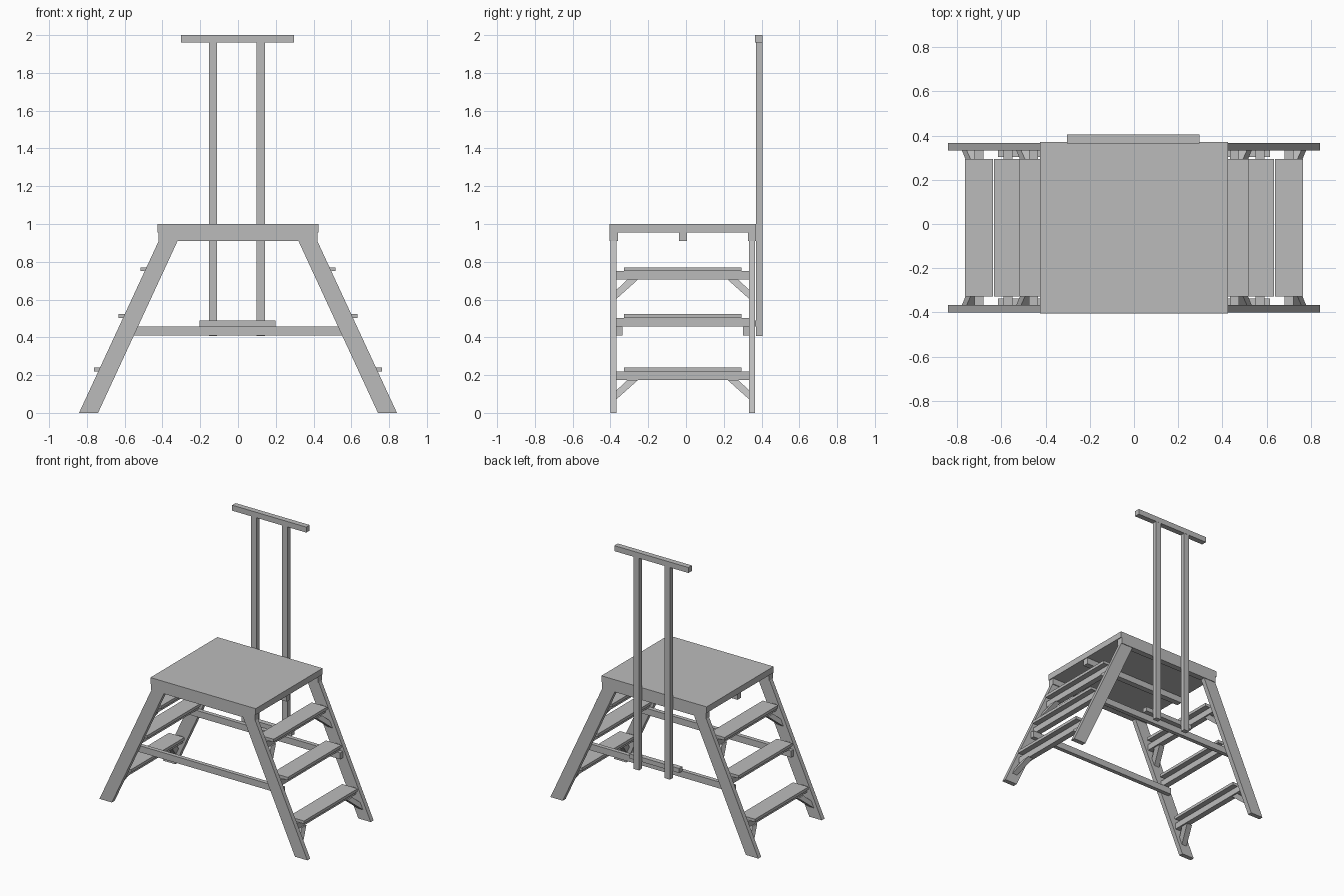
import bpy

cube = bpy.data.objects.get("Cube")
if cube:
    bpy.data.objects.remove(cube, do_unlink=True)

GREY = (0.5, 0.5, 0.5, 1.0)
mat = bpy.data.materials.new("plain grey")
mat.use_nodes = True
mat.diffuse_color = GREY
mat.node_tree.nodes["Principled BSDF"].inputs["Base Color"].default_value = GREY

MID = -0.017          # y of the step frame's centre line
SLOPE = 0.4625        # outward run of the legs per unit of height


def leg_x(z):
    """Centre of a leg in x at height z."""
    return 0.791 - SLOPE * z


def make(name, verts, faces):
    mesh = bpy.data.meshes.new(name)
    mesh.from_pydata(verts, [], faces)
    mesh.materials.append(mat)
    obj = bpy.data.objects.new(name, mesh)
    bpy.context.collection.objects.link(obj)
    # Consistent outward normals
    import bmesh
    bm = bmesh.new()
    bm.from_mesh(mesh)
    bmesh.ops.recalc_face_normals(bm, faces=bm.faces)
    bm.to_mesh(mesh)
    bm.free()
    return obj


def prism(name, ring_a, ring_b):
    """Solid between two matching rings of points."""
    n = len(ring_a)
    sides = [(i, (i + 1) % n, n + (i + 1) % n, n + i) for i in range(n)]
    return make(name, ring_a + ring_b, sides + [range(n), range(n, 2 * n)])


def box(name, x, y, z):
    ring = [(x[0], y[0]), (x[1], y[0]), (x[1], y[1]), (x[0], y[1])]
    return prism(name, [(*p, z[0]) for p in ring], [(*p, z[1]) for p in ring])


def span(a, b, side, mid=0.0):
    """Range a..b measured from a centre line towards one side."""
    return sorted((mid + side * a, mid + side * b))


SIDES = {"left": 1, "right": -1}
ENDS = {"front": -1, "back": 1}

# Platform and the three beams under it
box("platform", (-0.426, 0.426), (MID - 0.387, MID + 0.387), (0.955, 1.0))
box("middle_beam", (-0.42, 0.42), (MID - 0.021, MID + 0.021), (0.91, 0.955))

for end, e in ENDS.items():
    box(end + "_beam", (-0.42, 0.42), span(0.344, 0.387, e, MID), (0.91, 0.955))
    box(end + "_stretcher", (-0.615, 0.615), span(0.32, 0.35, e, MID), (0.41, 0.457))
    # Splayed legs, trimmed under the platform
    for side, s in SIDES.items():
        profile = [(0.8415, 0), (0.741, 0), (0.32, 0.91), (0.32, 0.955),
                   (0.42, 0.955), (0.42, 0.91)]
        prism(f"{end}_{side}_leg",
              *[[(s * x, MID + e * y, z) for x, z in profile] for y in (0.35, 0.383)])

# Steps: tread on a cross bar, with knee braces on the top and bottom ones
STEPS = {"lower": 0.218, "middle": 0.502, "upper": 0.75}
for side, s in SIDES.items():
    for step, z in STEPS.items():
        c = leg_x(z - 0.023)
        name = f"{side}_{step}"
        box(name + "_tread", span(c - 0.0625, c + 0.0625, s),
            (MID - 0.31, MID + 0.31), (z, z + 0.021))
        box(name + "_bar", span(c - 0.021, c + 0.021, s),
            (MID - 0.35, MID + 0.35), (z - 0.045, z))
        if step == "middle":
            continue
        for end, e in ENDS.items():
            # Brace leans with the leg
            outline = [(0.35, 0.145), (0.35, 0.098), (0.295, 0.045), (0.238, 0.045)]
            prism(f"{name}_{end}_brace",
                  *[[(s * (leg_x(z - d) + w), MID + e * y, z - d) for y, d in outline]
                    for w in (-0.021, 0.021)])

# Hand rail at the back: spacer, two posts and a cross bar
box("rail_spacer", (-0.204, 0.198), (0.333, 0.37), (0.457, 0.49))
for side, x in (("right", -0.132), ("left", 0.12)):
    box(side + "_rail_post", (x - 0.022, x + 0.022), (0.37, 0.404), (0.408, 1.96))
box("rail_handle", (-0.303, 0.297), (0.365, 0.405), (1.96, 2.0))
